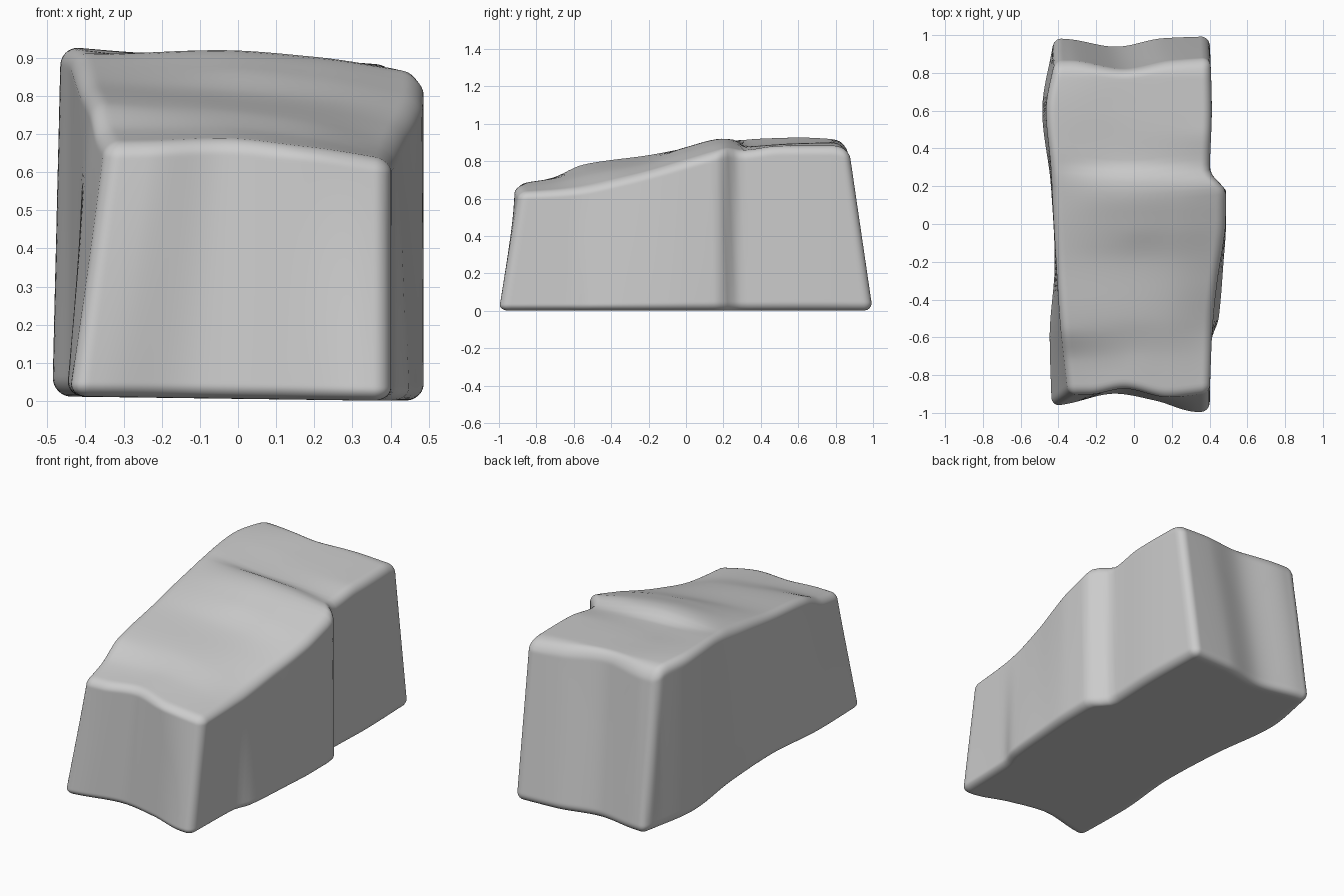
import bpy, bmesh, math
from mathutils import Vector

if "Cube" in bpy.data.objects:
    bpy.data.objects.remove(bpy.data.objects["Cube"])


def curve(pts, t):
    """Smooth monotone interpolation through (t, value) pairs."""
    if t <= pts[0][0]:
        return pts[0][1]
    if t >= pts[-1][0]:
        return pts[-1][1]
    n = len(pts)
    s = [(pts[i+1][1] - pts[i][1]) / (pts[i+1][0] - pts[i][0]) for i in range(n - 1)]

    def slope(i):
        if i == 0 or i == n - 1:
            return s[0] if i == 0 else s[-1]
        a, b = s[i-1], s[i]
        return 0 if a * b <= 0 else 2 * a * b / (a + b)

    i = next(k for k in range(n - 1) if t <= pts[k+1][0])
    h = pts[i+1][0] - pts[i][0]
    f = (t - pts[i][0]) / h
    return ((2*f**3 - 3*f**2 + 1) * pts[i][1] + (f**3 - 2*f**2 + f) * h * slope(i)
            + (3*f**2 - 2*f**3) * pts[i+1][1] + (f**3 - f**2) * h * slope(i + 1))


def mix(a, b, t):
    return a + (b - a) * t


# End faces: y across the width (u), at the foot and at the top
FRONT_LOW = [(-1, -.97), (-.8, -.955), (-.2, -.90), (.3, -.935), (.85, -1), (1, -1)]
FRONT_TOP = [(-1, -.90), (-.7, -.90), (-.2, -.87), (.4, -.915), (1, -.89)]
BACK_LOW = [(-1, .99), (-.8, .985), (-.2, .945), (.4, .99), (1, 1)]
BACK_TOP = [(-1, .86), (-.8, .86), (-.1, .815), (.5, .86), (1, .875)]
# Side faces: x along the length, at the foot and at the top
LEFT_LOW = [(-1, -.44), (-.6, -.45), (-.2, -.42), (.2, -.44), (.6, -.487), (.95, -.43)]
LEFT_TOP = [(-.9, -.345), (-.5, -.39), (0, -.425), (.3, -.44), (.6, -.465), (.86, -.42)]
RIGHT_LOW = [(-1, .40), (-.62, .41), (-.5, .45), (-.2, .475), (0, .487), (.17, .487),
             (.21, .46), (.25, .42), (.29, .402), (.6, .412), (1, .40)]
RIGHT_TOP = [(-.9, .40), (-.5, .418), (-.3, .44), (-.1, .473), (0, .485), (.17, .487),
             (.21, .46), (.25, .42), (.29, .402), (.6, .412), (1, .40)]
# Height along the length on the left, middle and right
TOP_L = [(-.92, .67), (-.72, .71), (-.55, .785), (-.2, .835), (.1, .885), (.4, .925),
         (.6, .93), (.78, .92), (.87, .885)]
TOP_M = [(-.9, .68), (-.7, .71), (-.5, .765), (-.2, .81), (0, .875), (.2, .92),
         (.25, .915), (.32, .885), (.6, .90), (.78, .905), (.87, .88)]
TOP_R = [(-.9, .63), (-.6, .65), (-.3, .715), (0, .80), (.15, .845), (.22, .865),
         (.3, .855), (.5, .88), (.78, .88), (.87, .86)]

# Dense box with edge loops gathered near the corners
bm = bmesh.new()
bmesh.ops.create_cube(bm, size=2)
bmesh.ops.subdivide_edges(bm, edges=bm.edges[:], cuts=69, use_grid_fill=True)
half, r = Vector((.45, 1, .45)), .05
for vert in bm.verts:
    p = Vector([h * (.45 * c + .55 * math.sin(c * math.pi / 2))
                for c, h in zip(vert.co, half)])
    # Round the edges
    inner = Vector([max(-h + r, min(h - r, c)) for c, h in zip(p, half)])
    d = p - inner
    if d.length > 1e-6:
        p = inner + d.normalized() * r
    u, v, w = p.x / half.x, p.y / half.y, (p.z / half.z + 1) / 2
    # Taper and warp the block to its irregular outline
    y = mix(mix(curve(FRONT_LOW, u), curve(FRONT_TOP, u), w),
            mix(curve(BACK_LOW, u), curve(BACK_TOP, u), w), (v + 1) / 2)
    x = mix(mix(curve(LEFT_LOW, y), curve(LEFT_TOP, y), w),
            mix(curve(RIGHT_LOW, y), curve(RIGHT_TOP, y), w), (u + 1) / 2)
    top = curve([(-1, curve(TOP_L, y)), (-.15, curve(TOP_M, y)),
                 (.4, mix(curve(TOP_M, y), curve(TOP_R, y), .3)),
                 (1, curve(TOP_R, y))], u)
    base = .006 - .006 * u
    vert.co = (x, y, mix(base, top, w))

mesh = bpy.data.meshes.new("rock_block")
bm.to_mesh(mesh)
bm.free()
rock = bpy.data.objects.new("rock_block", mesh)
bpy.context.collection.objects.link(rock)
for poly in mesh.polygons:
    poly.use_smooth = True
